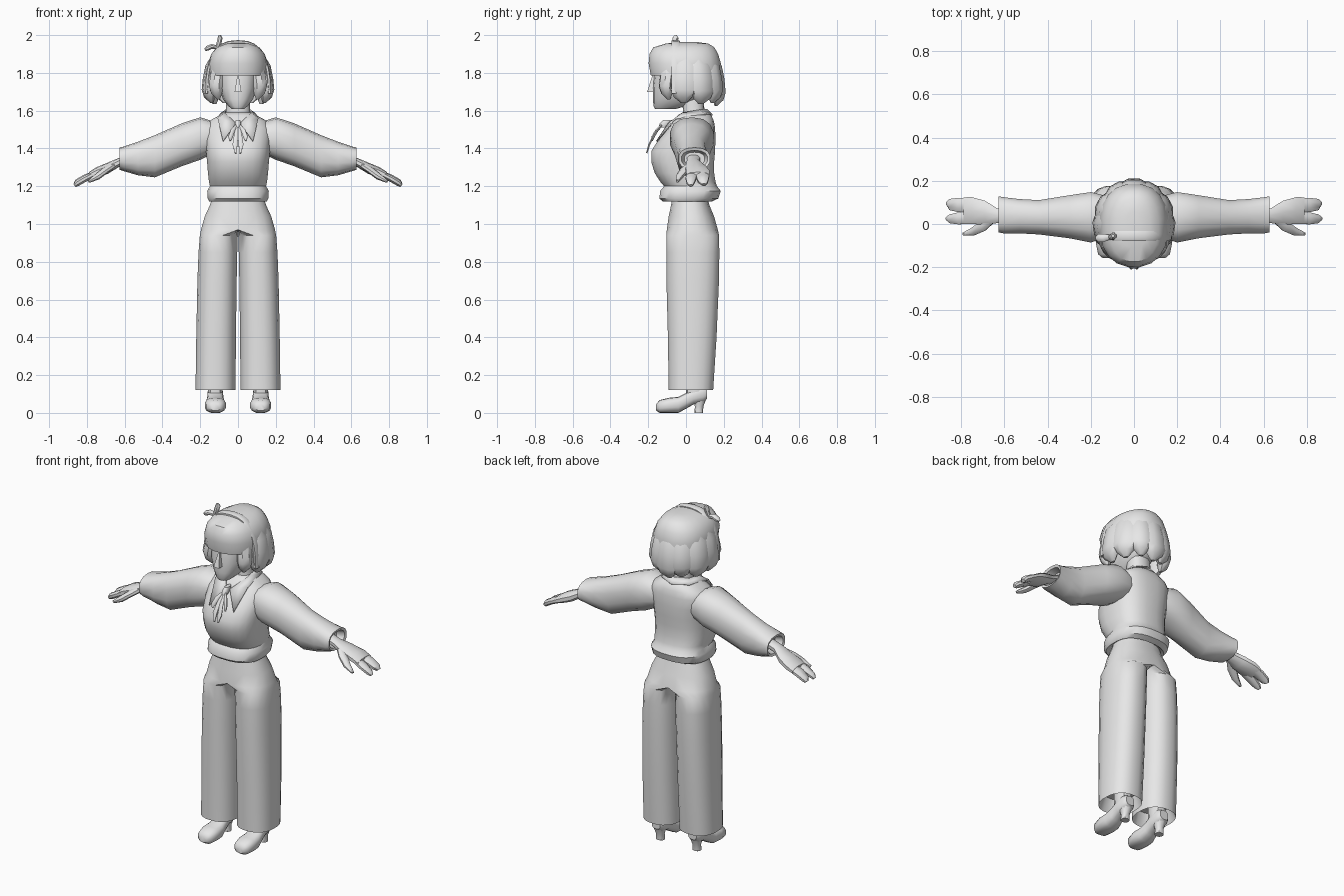
import bpy, bmesh, math
from mathutils import Vector as V

grey = bpy.data.materials.new("light_grey")
grey.diffuse_color = (0.8, 0.8, 0.8, 1)


def finish(name, bm, mirror=False, angle=40):
    """Turn a bmesh into a shaded, coloured object."""
    bmesh.ops.recalc_face_normals(bm, faces=bm.faces)
    me = bpy.data.meshes.new(name)
    bm.to_mesh(me)
    bm.free()
    me.materials.append(grey)
    ob = bpy.data.objects.new(name, me)
    bpy.context.collection.objects.link(ob)
    bpy.ops.object.select_all(action='DESELECT')
    bpy.context.view_layer.objects.active = ob
    ob.select_set(True)
    bpy.ops.object.shade_smooth_by_angle(angle=math.radians(angle))
    if mirror:
        ob.modifiers.new("mirror", 'MIRROR').use_clip = False
    return ob


def loft(name, rings, n=16, p=2.4, mirror=False, clamp=False, angle=40):
    """Skin superellipse rings, each given as (centre, half axis, half axis)."""
    bm = bmesh.new()
    loops = []
    for c, a, b in rings:
        loop = []
        for i in range(n):
            t = 2 * math.pi * (i + 0.5) / n
            co, si = math.cos(t), math.sin(t)
            q = V(c) + V(a) * math.copysign(abs(co) ** (2 / p), co) \
                + V(b) * math.copysign(abs(si) ** (2 / p), si)
            if clamp:
                q.x = max(q.x, 0)
            loop.append(bm.verts.new(q))
        loops.append(loop)
    for lo, hi in zip(loops, loops[1:]):
        for i in range(n):
            j = (i + 1) % n
            bm.faces.new((lo[i], lo[j], hi[j], hi[i]))
    bm.faces.new(loops[0])
    bm.faces.new(loops[-1])
    return finish(name, bm, mirror, angle)


def flat(z, x0, x1, y0, y1):
    """Horizontal ring from its bounds."""
    return ((x0 + x1) / 2, (y0 + y1) / 2, z), ((x1 - x0) / 2, 0, 0), (0, (y1 - y0) / 2, 0)


def upright(x, z0, z1, y0, y1):
    """Ring across the arm from its bounds."""
    return (x, (y0 + y1) / 2, (z0 + z1) / 2), (0, (y1 - y0) / 2, 0), (0, 0, (z1 - z0) / 2)


def body(name, rows, **kw):
    return loft(name, [flat(z, -r, r, y0, y1) for z, r, y0, y1 in rows], **kw)


def leaf(name, path, widths, thick, side, mirror=False, n=8):
    """Tapered blade following a path."""
    pts, side = [V(q) for q in path], V(side).normalized()
    rings = []
    for i, q in enumerate(pts):
        d = pts[min(i + 1, len(pts) - 1)] - pts[max(i - 1, 0)]
        nrm = d.cross(side).normalized()
        rings.append((q, side * widths[i], nrm * min(thick, widths[i])))
    return loft(name, rings, n=n, p=2, mirror=mirror)


# wide trousers, legs joining above the crotch, hollow hems
leg = [(0.20, 0.03, 0.20, -0.07, 0.12), (0.12, 0.012, 0.226, -0.093, 0.145),
       (0.40, 0.010, 0.222, -0.097, 0.163), (0.70, 0.006, 0.216, -0.105, 0.176),
       (0.85, 0.003, 0.210, -0.105, 0.178), (0.94, 0.0, 0.203, -0.105, 0.176),
       (0.97, -0.198, 0.198, -0.103, 0.170), (1.04, -0.178, 0.178, -0.093, 0.150),
       (1.10, -0.150, 0.150, -0.080, 0.125), (1.16, -0.130, 0.130, -0.072, 0.110)]
loft("trousers", [flat(*r) for r in leg], n=20, mirror=True, clamp=True)

# heeled shoes, lofted from toe to ankle
shoe = [(-0.158, 0.012, 0.045, 0.025), (-0.14, 0.0, 0.068, 0.047), (-0.09, 0.0, 0.08, 0.057),
        (-0.04, 0.0, 0.085, 0.053), (0.0, 0.022, 0.105, 0.045), (0.04, 0.045, 0.13, 0.042),
        (0.09, 0.055, 0.14, 0.042), (0.112, 0.075, 0.13, 0.028)]
loft("shoe", [((0.12, y, (z0 + z1) / 2), (w, 0, 0), (0, 0, (z1 - z0) / 2))
              for y, z0, z1, w in shoe], n=14, p=2.6, mirror=True)
loft("shoe_heel", [flat(0, 0.095, 0.145, 0.045, 0.09), flat(0.035, 0.097, 0.143, 0.047, 0.092),
                   flat(0.08, 0.082, 0.158, 0.035, 0.11)], n=10, mirror=True)
loft("ankle", [flat(0.1, 0.08, 0.16, 0.0, 0.1), flat(0.3, 0.08, 0.16, -0.01, 0.09)],
     n=10, mirror=True)

# sweater with gathered hem
body("sweater", [(1.14, 0.12, -0.08, 0.12), (1.12, 0.153, -0.125, 0.14), (1.135, 0.162, -0.142, 0.172),
                 (1.175, 0.164, -0.138, 0.185), (1.20, 0.150, -0.117, 0.165),
                 (1.225, 0.155, -0.138, 0.157), (1.27, 0.160, -0.167, 0.150),
                 (1.33, 0.165, -0.185, 0.150), (1.385, 0.170, -0.185, 0.155),
                 (1.45, 0.176, -0.145, 0.157), (1.51, 0.178, -0.095, 0.155),
                 (1.545, 0.155, -0.065, 0.148), (1.575, 0.10, -0.045, 0.135),
                 (1.59, 0.07, -0.02, 0.11)], n=24, p=2.6)

# sleeves, hollow at the cuff
sleeve = [(0.12, 1.38, 1.54, -0.06, 0.13), (0.20, 1.34, 1.565, -0.088, 0.15),
          (0.30, 1.305, 1.532, -0.068, 0.135), (0.44, 1.247, 1.47, -0.05, 0.112),
          (0.53, 1.258, 1.435, -0.045, 0.117), (0.605, 1.28, 1.41, -0.045, 0.126),
          (0.627, 1.287, 1.405, -0.04, 0.130), (0.622, 1.30, 1.39, -0.025, 0.115),
          (0.58, 1.31, 1.38, -0.01, 0.10)]
loft("sleeve", [upright(*r) for r in sleeve], n=14, mirror=True)

# hands: wrist and palm, two finger groups, thumb
palm = [(0.57, 1.325, 1.37, 0.005, 0.075), (0.63, 1.302, 1.35, 0.003, 0.072),
        (0.69, 1.265, 1.325, -0.005, 0.11), (0.75, 1.245, 1.30, -0.003, 0.127),
        (0.79, 1.235, 1.275, 0.0, 0.126)]
loft("hand", [upright(*r) for r in palm], n=10, mirror=True)
leaf("back_fingers", [(0.75, 0.088, 1.27), (0.81, 0.088, 1.245), (0.85, 0.09, 1.222), (0.862, 0.095, 1.208)],
     [0.036, 0.036, 0.028, 0.012], 0.018, (0, 1, 0), True)
leaf("front_fingers", [(0.75, 0.03, 1.27), (0.81, 0.026, 1.24), (0.85, 0.024, 1.217), (0.865, 0.025, 1.203)],
     [0.03, 0.03, 0.022, 0.01], 0.018, (0, 1, 0), True)
leaf("thumb", [(0.66, 0.02, 1.31), (0.70, -0.01, 1.285), (0.745, -0.035, 1.25), (0.79, -0.047, 1.225)],
     [0.02, 0.026, 0.02, 0.008], 0.017, (0.5, 1, 0), True)

# neck and head
body("neck", [(1.54, 0.075, -0.03, 0.105), (1.60, 0.065, -0.015, 0.098), (1.70, 0.062, -0.03, 0.09)], n=14)
body("head", [(1.61, 0.035, -0.165, -0.05), (1.625, 0.052, -0.172, 0.0), (1.66, 0.080, -0.175, 0.08),
              (1.72, 0.102, -0.176, 0.13), (1.80, 0.108, -0.168, 0.15), (1.88, 0.10, -0.15, 0.13)],
     n=18, p=2.5)
loft("nose", [flat(1.785, -0.005, 0.005, -0.182, -0.16), flat(1.70, -0.025, 0.025, -0.215, -0.15)],
     n=4, p=2, angle=20)

# hair cap with straight fringe
body("hair_cap", [(1.79, 0.125, -0.165, 0.16), (1.785, 0.155, -0.188, 0.185),
                  (1.85, 0.160, -0.200, 0.187), (1.90, 0.143, -0.195, 0.172),
                  (1.935, 0.115, -0.175, 0.152), (1.955, 0.075, -0.11, 0.12),
                  (1.963, 0.03, -0.04, 0.06)], n=20, p=2.3)


def lock(name, deg, width, drop, mirror=True):
    """Pointed lock of hair hanging from the cap."""
    a = math.radians(deg)
    out, side = V((math.cos(a), math.sin(a), 0)), V((-math.sin(a), math.cos(a), 0))
    rings = []
    for z, s, w, t in ((1.90, 0.72, 0.6, 0.02), (1.84, 0.86, 0.9, 0.035), (1.77, 0.93, 1.0, 0.038),
                       (1.71, 0.98, 1.0, 0.036), (1.67, 0.95, 0.75, 0.028), (1.64, 0.87, 0.2, 0.008)):
        c = V((0.160 * s * out.x, 0.008 + 0.172 * s * out.y, z if z > 1.75 else z - drop))
        rings.append((c, side * width * w, out * t))
    loft(name, rings, n=8, p=2.2, mirror=mirror)


for k, (deg, width, drop) in enumerate(((-42, 0.042, -0.02), (-8, 0.068, 0.0),
                                        (28, 0.065, 0.005), (61, 0.058, 0.0))):
    lock("hair_lock_%d" % k, deg, width, drop)
lock("hair_lock_back", 90, 0.065, 0.015, False)

# headband arching over the hair
band = []
for i in range(17):
    t = math.pi * i / 16
    co, si = math.cos(t), max(math.sin(t), 0)
    c = V((math.copysign(abs(co) ** 0.75, co) * 0.166, -0.055, 1.69 + 0.274 * si ** 0.8))
    band.append((c, V((co, 0, si)) * 0.01, (0, 0.024, 0)))
loft("headband", band, n=8, p=3)

# small bow on the headband
leaf("headband_bow_upper", [(-0.115, -0.06, 1.925), (-0.10, -0.06, 1.96), (-0.095, -0.055, 1.985),
                            (-0.097, -0.055, 2.0)], [0.01, 0.015, 0.017, 0.007], 0.014, (0, 1, 0))
leaf("headband_bow_lower", [(-0.105, -0.06, 1.935), (-0.14, -0.065, 1.94), (-0.162, -0.065, 1.93),
                            (-0.175, -0.065, 1.922)], [0.01, 0.02, 0.02, 0.008], 0.014, (0, 1, 0))

# shirt collar flaps
bm = bmesh.new()
vs = [bm.verts.new(q) for q in ((0.012, -0.095, 1.535), (0.08, -0.158, 1.44), (0.108, -0.06, 1.56),
                                (0.095, 0.10, 1.585), (0.0, 0.142, 1.58), (0.0, 0.112, 1.61),
                                (0.068, 0.07, 1.605), (0.07, -0.02, 1.59))]
for f in ((0, 1, 2, 7), (7, 2, 3, 6), (6, 3, 4, 5)):
    bm.faces.new([vs[i] for i in f])
finish("collar", bm, True).modifiers.new("thickness", 'SOLIDIFY').thickness = 0.008

# ribbon tie: knot, loops and tails
body("ribbon_knot", [(1.51, 0.012, -0.145, -0.10), (1.53, 0.018, -0.14, -0.085),
                     (1.55, 0.012, -0.12, -0.07)], n=10)
leaf("ribbon_loop", [(0.008, -0.128, 1.525), (0.028, -0.155, 1.495), (0.04, -0.175, 1.46),
                     (0.042, -0.18, 1.44)], [0.006, 0.013, 0.013, 0.004], 0.007, (1, -0.3, 0.3), True)
leaf("ribbon_tail", [(0.005, -0.13, 1.52), (0.01, -0.17, 1.47), (0.016, -0.195, 1.42), (0.012, -0.208, 1.375)],
     [0.006, 0.012, 0.014, 0.004], 0.005, (1, 0, 0), True)
